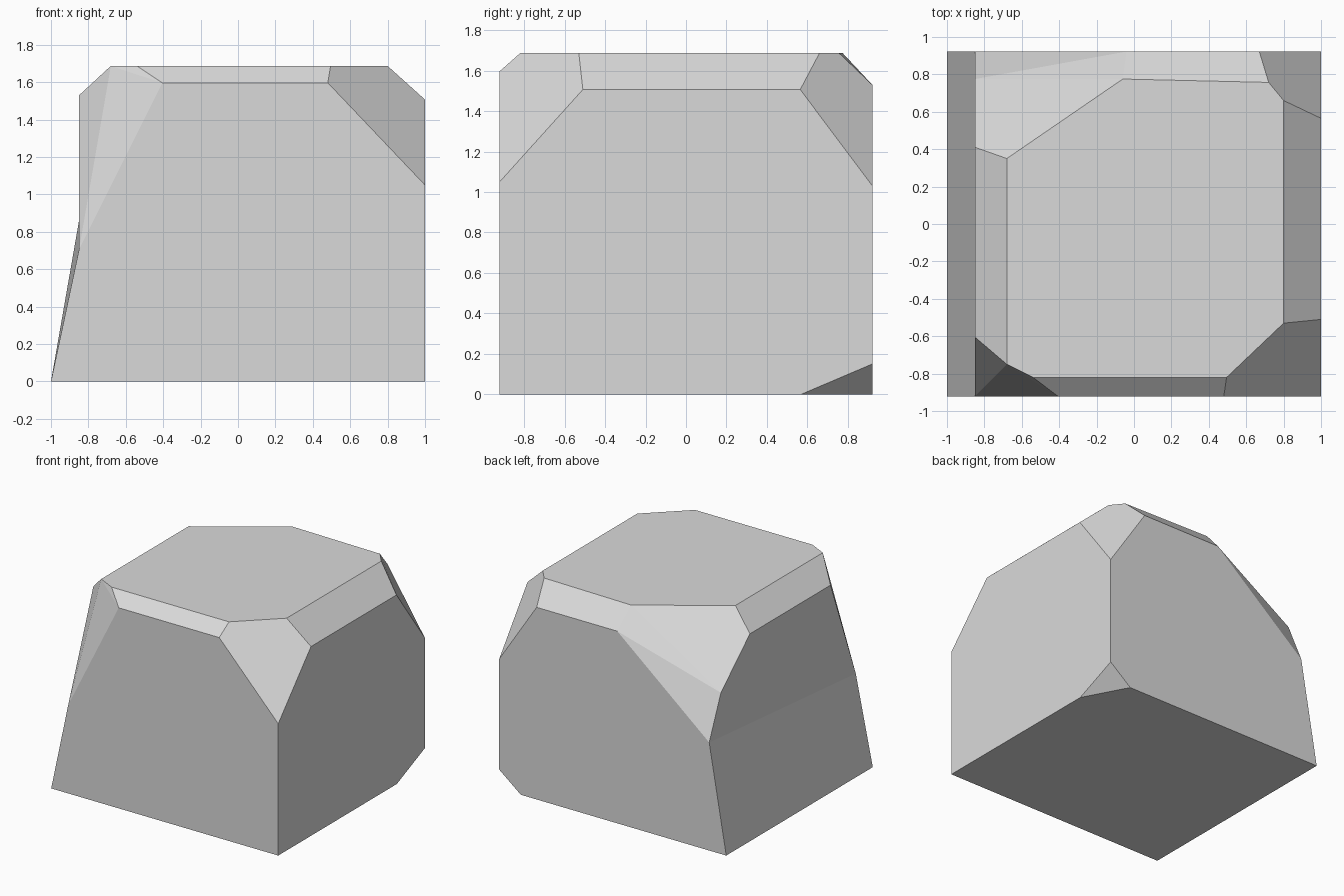
import bpy
import bmesh
import math

if "Cube" in bpy.data.objects:
    bpy.data.objects.remove(bpy.data.objects["Cube"])

LEFT = -0.85     # upright part of the left wall
DEPTH = 0.922    # half depth of the block

# Horizontal outlines of the chiselled block, grouped by height: (z, [(x, y), ...])
LEVELS = [
    # base, with the back right corner chipped off
    (0.00, [(LEFT, -DEPTH), (1, -DEPTH), (1, 0.57), (0.81, DEPTH), (LEFT, DEPTH)]),
    (0.15, [(1, DEPTH)]),
    # lower tips of the four big corner chips
    (0.705, [(LEFT, -DEPTH)]),
    (0.86, [(LEFT, DEPTH)]),
    (1.03, [(1, DEPTH)]),
    (1.05, [(1, -DEPTH)]),
    (1.20, [(LEFT, 0.775)]),
    # shoulders, where the walls meet the bevelled rim
    (1.507, [(1, -0.51), (1, 0.565)]),
    (1.53, [(LEFT, -0.605), (LEFT, 0.41), (-0.04, DEPTH), (0.67, DEPTH)]),
    (1.597, [(-0.405, -DEPTH), (0.48, -DEPTH)]),
    # flat top
    (1.687, [(-0.54, -0.82), (0.495, -0.82), (0.8, -0.53), (0.8, 0.66),
             (0.72, 0.757), (-0.06, 0.775), (-0.68, 0.35), (-0.68, -0.75)]),
]

# Stone block: wrap the outlines in one convex skin and merge coplanar facets
bm = bmesh.new()
for z, outline in LEVELS:
    for x, y in outline:
        bm.verts.new((x, y, z))
bmesh.ops.convex_hull(bm, input=bm.verts[:])
bmesh.ops.dissolve_limit(bm, angle_limit=math.radians(4),
                         verts=bm.verts[:], edges=bm.edges[:])
bmesh.ops.recalc_face_normals(bm, faces=bm.faces[:])

# Left wall: fold it between the tips of its two corner chips
wall = min(bm.faces, key=lambda f: f.calc_center_median().x)
tips = sorted((v for v in wall.verts if abs(v.co.y) > DEPTH - 0.01 and v.co.z > 0.1),
              key=lambda v: v.co.y)
bmesh.utils.face_split(wall, tips[0], tips[-1])

# Flared foot: pull the bottom edge of the left wall outwards
for v in bm.verts:
    if v.co.z < 0.01 and v.co.x < LEFT + 0.01:
        v.co.x = -1

mesh = bpy.data.meshes.new("stone_block")
bm.to_mesh(mesh)
bm.free()

# Plain grey stone, flat shaded
stone = bpy.data.materials.new("light_grey_stone")
stone.diffuse_color = (0.7, 0.7, 0.7, 1)
stone.use_nodes = True
stone.node_tree.nodes["Principled BSDF"].inputs["Base Color"].default_value = stone.diffuse_color
mesh.materials.append(stone)

block = bpy.data.objects.new("stone_block", mesh)
bpy.context.collection.objects.link(block)
